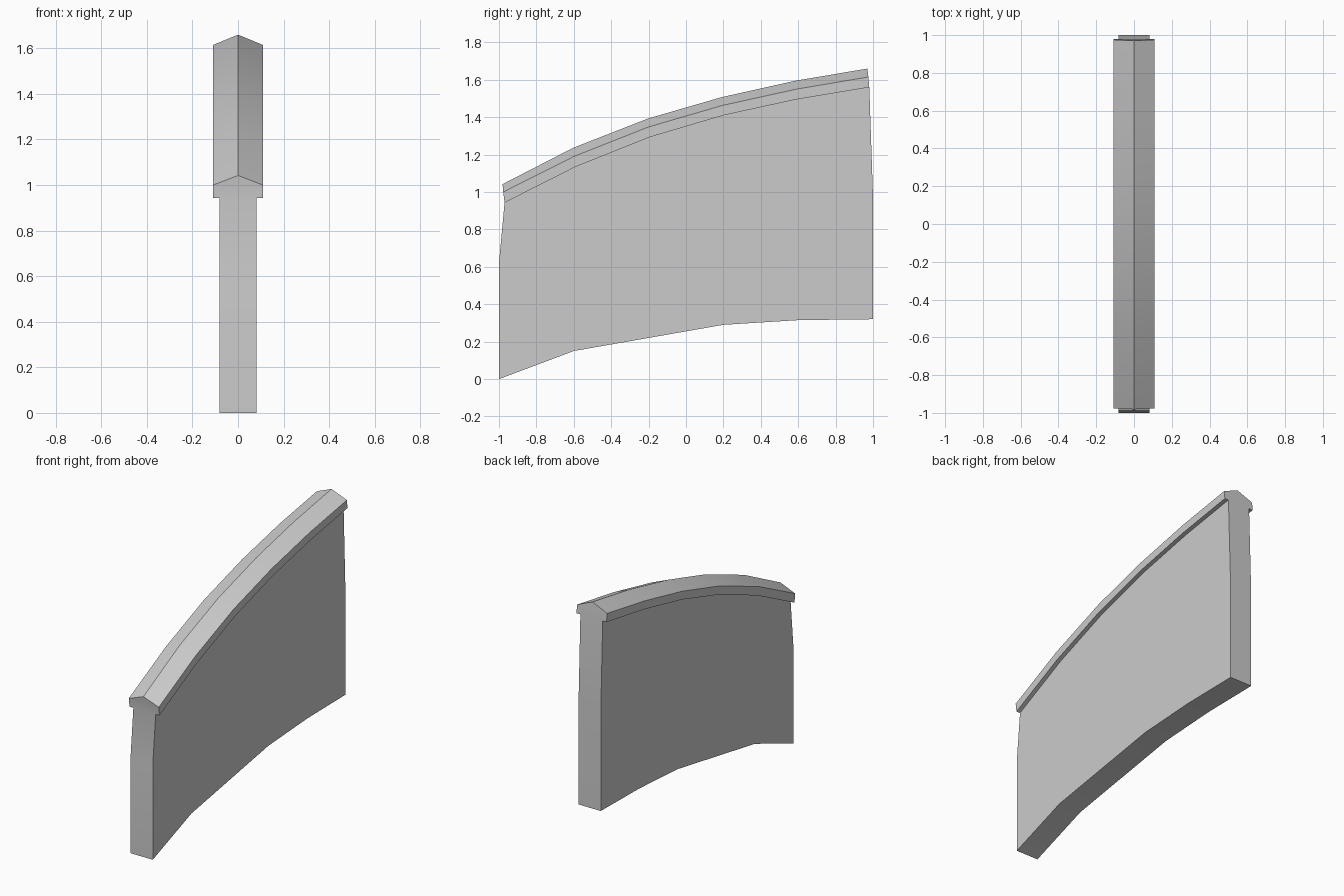
import bpy, bmesh, math

if "Cube" in bpy.data.objects:
    bpy.data.objects.remove(bpy.data.objects["Cube"])

# Long lines of the rising wall, each as six (y, z) stations from front to back
foot = [(-1, 0), (-0.6, 0.15), (-0.2, 0.22), (0.2, 0.29), (0.6, 0.315), (1, 0.32)]
waist = [(-1, 0.62), (-0.6, 0.75), (-0.2, 0.83), (0.2, 0.91), (0.6, 0.95), (1, 0.97)]
lip = [(-0.97, 0.943), (-0.59, 1.135), (-0.195, 1.293), (0.2, 1.41), (0.59, 1.495), (0.98, 1.56)]
eave = [(-0.977, 1.0), (-0.6, 1.19), (-0.2, 1.348), (0.195, 1.463), (0.59, 1.55), (0.975, 1.615)]
ridge = [(-0.981, 1.042), (-0.602, 1.237), (-0.203, 1.393), (0.19, 1.507), (0.585, 1.595), (0.97, 1.66)]

WALL, CAP = 0.081, 0.109

# Cross-section: right side up to the ridge, then mirrored down the left side
right = [(WALL, foot), (WALL, waist), (WALL, lip), (CAP, lip), (CAP, eave)]
section = right + [(0, ridge)] + [(-x, line) for x, line in reversed(right)]

# Wall with its peaked coping, lofted through the stations
bm = bmesh.new()
rings = [[bm.verts.new((x, *line[i])) for x, line in section] for i in range(6)]
n = len(section)
for a, b in zip(rings, rings[1:]):
    for j in range(n):
        k = (j + 1) % n
        bm.faces.new((a[j], a[k], b[k], b[j]))

# End faces: lower wall, upper wall and coping
for r in (rings[0], rings[-1]):
    bm.faces.new((r[0], r[1], r[9], r[10]))
    bm.faces.new((r[1], r[2], r[8], r[9]))
    bm.faces.new(r[2:9])
bmesh.ops.recalc_face_normals(bm, faces=bm.faces)

mesh = bpy.data.meshes.new("coped_wall")
bm.to_mesh(mesh)
bm.free()
wall = bpy.data.objects.new("coped_wall", mesh)
bpy.context.collection.objects.link(wall)

# Soft shading along the curve, sharp edges elsewhere
bpy.context.view_layer.objects.active = wall
wall.select_set(True)
bpy.ops.object.shade_smooth_by_angle(angle=math.radians(20))
